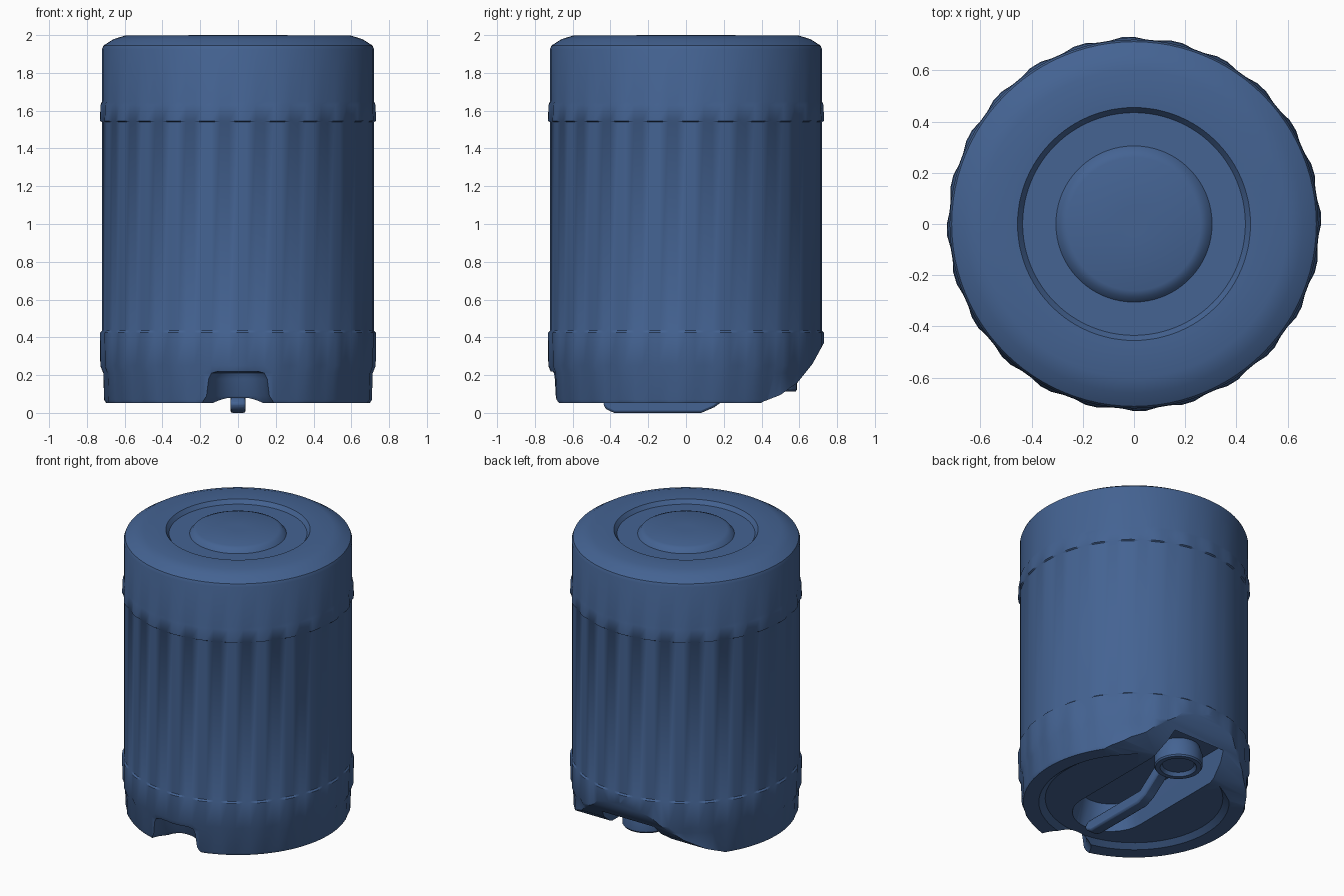
import bpy, bmesh, math

if "Cube" in bpy.data.objects:
    bpy.data.objects.remove(bpy.data.objects["Cube"])

SEG = 96
blue = bpy.data.materials.new("slate blue")
blue.diffuse_color = (0.058, 0.125, 0.29, 1)
blue.use_nodes = True
blue.node_tree.nodes["Principled BSDF"].inputs["Base Color"].default_value = blue.diffuse_color


def loft(name, rings):
    """Closed solid skinned through equal-length rings of points."""
    bm = bmesh.new()
    rows = [[bm.verts.new(p) for p in ring] for ring in rings]
    n = len(rows[0])
    for a, b in zip(rows, rows[1:]):
        for i in range(n):
            j = (i + 1) % n
            bm.faces.new((a[i], a[j], b[j], b[i]))
    bm.faces.new(rows[0])
    bm.faces.new(rows[-1])
    bmesh.ops.recalc_face_normals(bm, faces=bm.faces)
    mesh = bpy.data.meshes.new(name)
    bm.to_mesh(mesh)
    bm.free()
    mesh.materials.append(blue)
    ob = bpy.data.objects.new(name, mesh)
    bpy.context.collection.objects.link(ob)
    return ob


def lathe(name, profile, cx=0, cy=0, seg=SEG):
    """Turned solid; an optional third profile value adds shallow ribs."""
    rings = []
    for r, z, *rib in profile:
        ring = []
        for i in range(seg):
            a = 2 * math.pi * i / seg
            rr = r + (rib[0] if rib and i % 4 in (0, 1) else 0)
            ring.append((cx + rr * math.cos(a), cy + rr * math.sin(a), z))
        rings.append(ring)
    return loft(name, rings)


def prism(name, outline, half):
    """Side outline (y, z) extruded across x."""
    return loft(name, [[(s * half, y, z) for y, z in outline] for s in (-1, 1)])


def activate(ob):
    bpy.ops.object.select_all(action='DESELECT')
    ob.select_set(True)
    bpy.context.view_layer.objects.active = ob


# Drum: dished base, fluted foot, two ribbed bands, grooved lid
body = lathe("tank_body", [
    (0.10, 0.08), (0.56, 0.08), (0.60, 0.052), (0.698, 0.052),
    (0.704, 0.07, 0.005), (0.708, 0.21, 0.005), (0.720, 0.25, 0.009),
    (0.722, 0.425, 0.009), (0.720, 0.435), (0.720, 1.54),
    (0.722, 1.545, 0.009), (0.722, 1.63, 0.006), (0.720, 1.65),
    (0.720, 1.925), (0.712, 1.945), (0.66, 1.978), (0.60, 1.997),
    (0.455, 1.992), (0.435, 1.965), (0.305, 1.965), (0.285, 1.99),
    (0.26, 2.0), (0.05, 2.0)])

# Finger notch at the front of the foot
notch = lathe("notch_cutter", [
    (0.20, -0.1), (0.20, 0.05), (0.172, 0.09), (0.16, 0.18),
    (0.145, 0.21), (0.11, 0.22)], cy=-0.73, seg=32)

# Curved cut rising towards the back
back = prism("back_cutter", [
    (0.34, 0.02), (0.41, 0.06), (0.50, 0.095), (0.59, 0.16), (0.67, 0.26),
    (0.73, 0.37), (1.0, 0.37), (1.0, -0.2), (0.34, -0.2)], 1.0)


def slot(r, z):
    """Outline of the underside recess, round at the front."""
    arc = [math.pi + math.pi * i / 16 for i in range(17)]
    pts = [(r * math.cos(a), -0.23 + r * math.sin(a), z) for a in arc]
    return pts + [(r, 0.44 + r, z), (-r, 0.44 + r, z)]


recess = loft("recess_cutter", [slot(0.26, -0.1), slot(0.25, 0.05), slot(0.19, 0.25)])

for cutter in (back, notch, recess):
    mod = body.modifiers.new("cut", 'BOOLEAN')
    mod.operation = 'DIFFERENCE'
    mod.solver = 'EXACT'
    mod.object = cutter
    activate(body)
    bpy.ops.object.modifier_apply(modifier=mod.name)
    bpy.data.objects.remove(cutter)

# Round valve hanging in the recess
valve = lathe("valve", [
    (0.06, 0.135), (0.10, 0.135), (0.115, 0.112), (0.145, 0.112),
    (0.152, 0.122), (0.152, 0.20), (0.13, 0.27)], cy=0.435, seg=32)

# Push lever along the underside, bending up to the valve
lever = prism("push_lever", [
    (-0.44, 0.05), (-0.425, 0.02), (-0.38, 0.0), (0.08, 0.0), (0.15, 0.03),
    (0.30, 0.14), (0.36, 0.15), (0.36, 0.21), (0.27, 0.21), (0.10, 0.08),
    (-0.41, 0.08)], 0.04)
bev = lever.modifiers.new("soft_edges", 'BEVEL')
bev.width = 0.012
bev.segments = 2

for ob in (body, valve, lever):
    activate(ob)
    bpy.ops.object.shade_smooth_by_angle(angle=math.radians(32))
